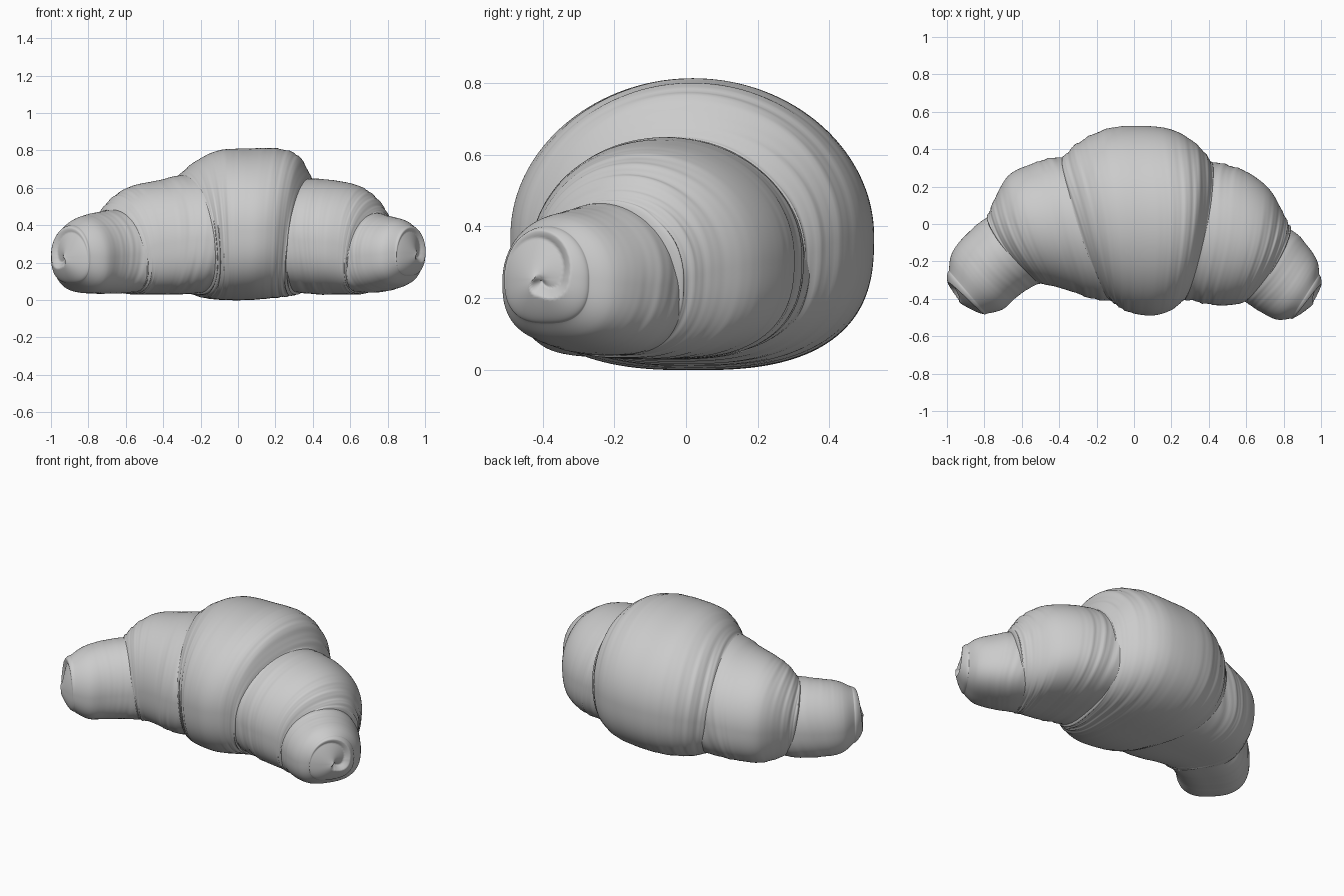
import bpy, bmesh, math
from math import sin, cos, pi
from mathutils import Vector

cube = bpy.data.objects.get("Cube")
if cube:
    bpy.data.objects.remove(cube, do_unlink=True)

SIDES = 144
STEPS = 84
DOME_STEPS = 32

# One plain grey for the whole pastry
dough = bpy.data.materials.new("plain grey")
dough.use_nodes = True
GREY = (0.6, 0.6, 0.6, 1)
dough.diffuse_color = GREY
dough.node_tree.nodes["Principled BSDF"].inputs["Base Color"].default_value = GREY


def spline(stations, t):
    """Smooth value along a list of stations, t from 0 to 1."""
    last = len(stations) - 1
    i = min(int(t * last), last - 1)
    f = t * last - i
    p, q = stations[i], stations[i + 1]
    before = stations[max(i - 1, 0)]
    after = stations[min(i + 2, last)]
    result = []
    for a, b, c, d in zip(before, p, q, after):
        result.append(b + f * ((c - a) + f * ((2 * a - 5 * b + 4 * c - d)
                      + f * (3 * (b - c) + d - a))) / 2)
    return result


def section(station, swell, lean):
    """Upright rounded section with a flatter underside, leaning along x."""
    bx, by, fx, fy, low, high = station
    back, front = Vector((bx, by, 0)), Vector((fx, fy, 0))
    half = (back - front) / 2
    mid_z = low + 0.46 * (high - low)
    centre = (back + front) / 2 + Vector((0, 0, mid_z))
    ring = []
    for k in range(SIDES):
        a = 2 * pi * k / SIDES
        c, s = cos(a), sin(a)
        power = 1 if s > 0 else 0.75
        across = math.copysign(abs(c) ** power, c)
        up = math.copysign(abs(s) ** power, s)
        rise = (high - mid_z if s > 0 else mid_z - low) * up
        offset = half * across + Vector((lean * rise, 0, rise))
        ring.append(centre + offset * swell(a))
    return centre, Vector((0, 0, 1)).cross(half.normalized()), ring


def dome(centre, ring, axis, depth, curl):
    """Rings closing an end, with an optional rolled spiral step."""
    rings = []
    for j in range(1, DOME_STEPS):
        v = j / DOME_STEPS
        shrink, push = cos(v * pi / 2), depth * sin(v * pi / 2)
        new = []
        for k, p in enumerate(ring):
            saw = (k / SIDES + 0.3 + v) % 1
            step = curl * sin(v * pi / 2) * (min(saw, 4 * (1 - saw)) - 0.6)
            new.append(centre + (p - centre) * shrink + axis * (push + step))
        rings.append(new)
    return rings


def layer(name, stations, folds, strength, depth, curl=0, turn=1, lean=0):
    """Loft one rolled layer; folds gather toward its edges."""
    rings = []
    ends = []
    for i in range(STEPS + 1):
        t = i / STEPS
        edge = (1 - t) ** 2 if curl else abs(2 * t - 1) ** 1.2

        def swell(a):
            wave = folds * t + 0.25 * sin(a + folds) + 0.15 * sin(2 * a + 1)
            fine = sin(2 * pi * wave) + 0.5 * sin(4.6 * pi * wave + sin(3 * a))
            patch = 0.6 + 0.4 * sin(2 * a + 7 * t)
            return 1 + strength * edge * patch * fine
        centre, axis, ring = section(spline(stations, t), swell, lean * (2 * t - 1))
        rings.append(ring)
        if i in (0, STEPS):
            ends.append((centre, axis * turn, ring))
    (c0, n0, r0), (c1, n1, r1) = ends
    start = dome(c0, r0, -n0, depth, 0)
    finish = dome(c1, r1, n1, depth, curl)
    rings = start[::-1] + rings + finish

    verts = [p for ring in rings for p in ring]
    faces = []
    for i in range(len(rings) - 1):
        for k in range(SIDES):
            a, b = i * SIDES + k, i * SIDES + (k + 1) % SIDES
            faces.append((a, b, b + SIDES, a + SIDES))
    faces.append(tuple(reversed(range(SIDES))))
    faces.append(tuple(range(len(verts) - SIDES, len(verts))))
    mesh = bpy.data.meshes.new(name)
    mesh.from_pydata(verts, [], faces)
    mesh.materials.append(dough)
    obj = bpy.data.objects.new(name, mesh)
    bpy.context.collection.objects.link(obj)
    # Consistent outward normals and soft shading
    bm = bmesh.new()
    bm.from_mesh(mesh)
    bmesh.ops.recalc_face_normals(bm, faces=bm.faces)
    bm.to_mesh(mesh)
    bm.free()
    bpy.ops.object.select_all(action="DESELECT")
    obj.select_set(True)
    bpy.context.view_layer.objects.active = obj
    bpy.ops.object.shade_smooth_by_angle(angle=math.radians(75))


# Stations: back x, back y, front x, front y, underside z, top z
# Wide middle wrap
layer("centre_band", [
    (-.38, .355, -.12, -.41, .03, .67),
    (-.29, .44, -.09, -.435, .01, .74),
    (-.14, .51, -.03, -.47, 0, .80),
    (.03, .525, .09, -.49, 0, .81),
    (.20, .505, .19, -.465, .01, .81),
    (.33, .43, .25, -.42, .02, .77),
    (.41, .335, .28, -.39, .03, .65)], 10, .012, .03, turn=-1, lean=.12)

# Wraps either side of the middle
layer("right_shoulder", [
    (-.15, .37, .02, -.40, .04, .65),
    (-.42, .355, -.19, -.405, .03, .67),
    (-.55, .32, -.32, -.365, .03, .64),
    (-.67, .26, -.42, -.335, .03, .61),
    (-.74, .14, -.47, -.325, .035, .555),
    (-.775, .05, -.505, -.315, .05, .485)], 8, .014, .03, lean=-.2)
layer("left_shoulder", [
    (.25, .37, .13, -.37, .05, .64),
    (.46, .325, .33, -.415, .03, .65),
    (.60, .28, .45, -.435, .03, .64),
    (.72, .19, .54, -.43, .03, .61),
    (.79, .07, .58, -.42, .035, .55),
    (.825, -.01, .60, -.405, .05, .475)], 9, .018, .03, turn=-1, lean=.2)

# Rolled horn tips with a spiral at the end
layer("right_tip", [
    (-.62, .10, -.36, -.29, .05, .50),
    (-.78, .04, -.52, -.325, .035, .485),
    (-.91, -.07, -.62, -.385, .035, .465),
    (-.975, -.16, -.70, -.455, .045, .44),
    (-.99, -.25, -.79, -.48, .09, .40)], 6, .012, .06, curl=.04)
layer("left_tip", [
    (.65, .05, .43, -.36, .05, .48),
    (.84, -.03, .58, -.41, .04, .47),
    (.93, -.12, .66, -.46, .055, .45),
    (.98, -.20, .76, -.51, .085, .43),
    (.99, -.27, .84, -.505, .13, .40)], 6, .012, .05, curl=.04, turn=-1)
